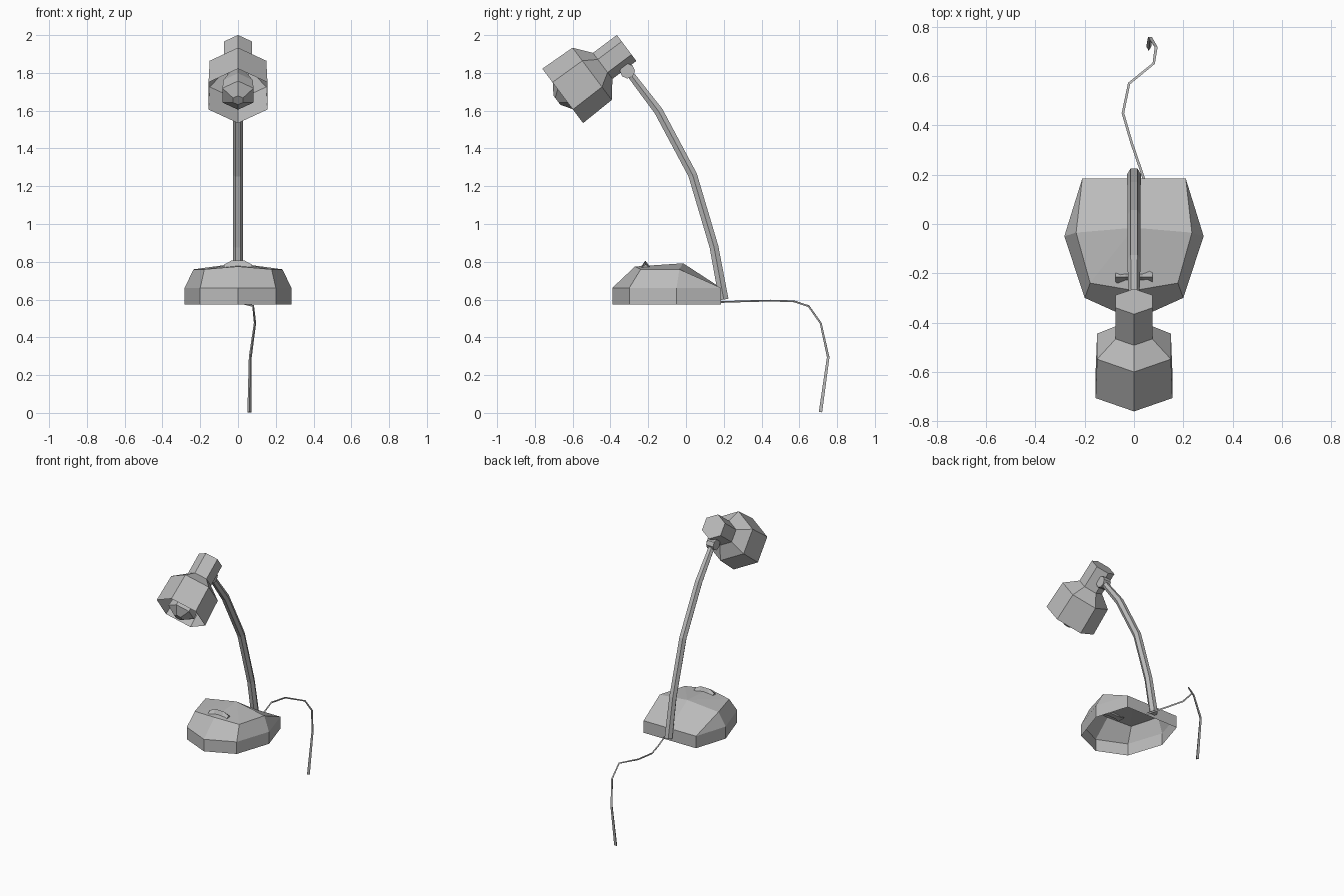
import bpy, bmesh, math
from mathutils import Vector, Matrix

cube = bpy.data.objects.get("Cube")
if cube:
    bpy.data.objects.remove(cube)

grey = bpy.data.materials.new("plain grey")
grey.use_nodes = True
COLOUR = (0.5, 0.5, 0.5, 1)
grey.diffuse_color = COLOUR
grey.node_tree.nodes["Principled BSDF"].inputs["Base Color"].default_value = COLOUR


def finish(name, bm):
    bmesh.ops.recalc_face_normals(bm, faces=bm.faces)
    mesh = bpy.data.meshes.new(name)
    bm.to_mesh(mesh)
    bm.free()
    mesh.materials.append(grey)
    obj = bpy.data.objects.new(name, mesh)
    bpy.context.collection.objects.link(obj)
    return obj


def bridge(bm, a, b):
    n = len(a)
    for i in range(n):
        j = (i + 1) % n
        bm.faces.new((a[i], a[j], b[j], b[i]))


def loft(name, rings, cap_start=True, cap_end=True):
    """Skin a list of equal-length point rings."""
    bm = bmesh.new()
    loops = [[bm.verts.new(p) for p in ring] for ring in rings]
    for a, b in zip(loops, loops[1:]):
        bridge(bm, a, b)
    if cap_start:
        bm.faces.new(loops[0])
    if cap_end:
        bm.faces.new(loops[-1])
    return finish(name, bm)


def lathe(name, profile, origin, axis, cap_start=False, cap_end=True):
    """Hexagonal turned part: profile holds (distance, radius) along an axis in the YZ plane."""
    side = Vector((1, 0, 0))
    up = axis.cross(side)
    rings = []
    for s, r in profile:
        angles = [math.radians(60 * k) for k in range(6)]
        rings.append([origin + axis * s + (up * math.cos(a) + side * math.sin(a)) * r
                      for a in angles])
    return loft(name, rings, cap_start, cap_end)


def sweep(name, path, sides, radii, turn=0.0):
    """Tube with a few flat sides along a path."""
    pts = [Vector(p) for p in path]
    rings = []
    for i, p in enumerate(pts):
        t = (pts[min(i + 1, len(pts) - 1)] - pts[max(i - 1, 0)]).normalized()
        u = Vector((1, 0, 0))
        u = (u - t * u.dot(t)).normalized()
        v = t.cross(u)
        angles = [turn + math.tau * k / sides for k in range(sides)]
        rings.append([p + (u * math.cos(a) + v * math.sin(a)) * radii[i] for a in angles])
    return loft(name, rings)


# Base: open-bottomed shell with a faceted, sloping lid
def mirrored(half):
    """Close a half outline that runs from the back centre to the front centre."""
    return half + [(-x, y, z) for x, y, z in half[-2:0:-1]]


outline = [(0, .185), (.21, .185), (.283, -.05), (.2, -.3), (0, -.39)]
bm = bmesh.new()
low = [bm.verts.new(p) for p in mirrored([(x, y, .575) for x, y in outline])]
rim = [bm.verts.new(p) for p in mirrored([(x, y, .662) for x, y in outline])]
bridge(bm, low, rim)
lid = [bm.verts.new(p) for p in
       [(.235, -.035, .76), (.178, -.24, .76), (0, -.27, .775),
        (-.178, -.24, .76), (-.235, -.035, .76)]]
peak = bm.verts.new((0, -.015, .792))
for i in range(4):
    bm.faces.new((rim[i + 2], rim[i + 3], lid[i + 1], lid[i]))
    bm.faces.new((lid[i], lid[i + 1], peak))
bm.faces.new((rim[1], rim[2], lid[0]))
bm.faces.new((rim[7], rim[6], lid[4]))
bm.faces.new((rim[0], rim[1], lid[0], peak))
bm.faces.new((rim[0], rim[7], lid[4], peak))
finish("base", bm)

# Switch: small ridged rocker, wider at its ends
sections = []
for x, half_depth, top in [(-.075, .032, .785), (-.035, .018, .806),
                           (.035, .018, .806), (.075, .032, .785)]:
    sections.append([(x, -.215 - half_depth, .762), (x, -.215, top),
                     (x, -.215 + half_depth, .762)])
loft("switch", sections)

# Bent arm
arm_path = [(0, .2, .6), (0, .148, .88), (0, .035, 1.26), (0, -.145, 1.597), (0, -.3, 1.8)]
sweep("arm", arm_path, 6, [.029, .027, .027, .027, .022])

# Hinge between arm and lamp head
lathe_axis = Vector((0, -.8, -.6))
bpy.ops.mesh.primitive_cylinder_add(vertices=8, radius=.04, depth=.056,
                                    location=(0, -.31, 1.81),
                                    rotation=(0, math.pi / 2, 0))
hinge = bpy.context.object
hinge.name = "hinge"
hinge.data.materials.append(grey)

# Lamp head: open shade, socket and bulb on one tilted axis
mouth = Vector((0, -.653, 1.678))
back = -lathe_axis
lathe("shade", [(0, .18), (.195, .173), (.265, .086), (.423, .086)], mouth, back)
lathe("bulb", [(-.038, .03), (.005, .095), (.08, .09), (.2, .04)], mouth, back, True)

# Trailing cord
cord_path = [(.045, .17, .588), (-.01, .33, .593), (-.045, .45, .596), (-.02, .57, .592),
             (.08, .65, .566), (.09, .715, .475), (.065, .755, .295), (.06, .715, .004)]
sweep("cord", cord_path, 3, [.006] * 5 + [.007, .009, .012], math.pi / 2)
